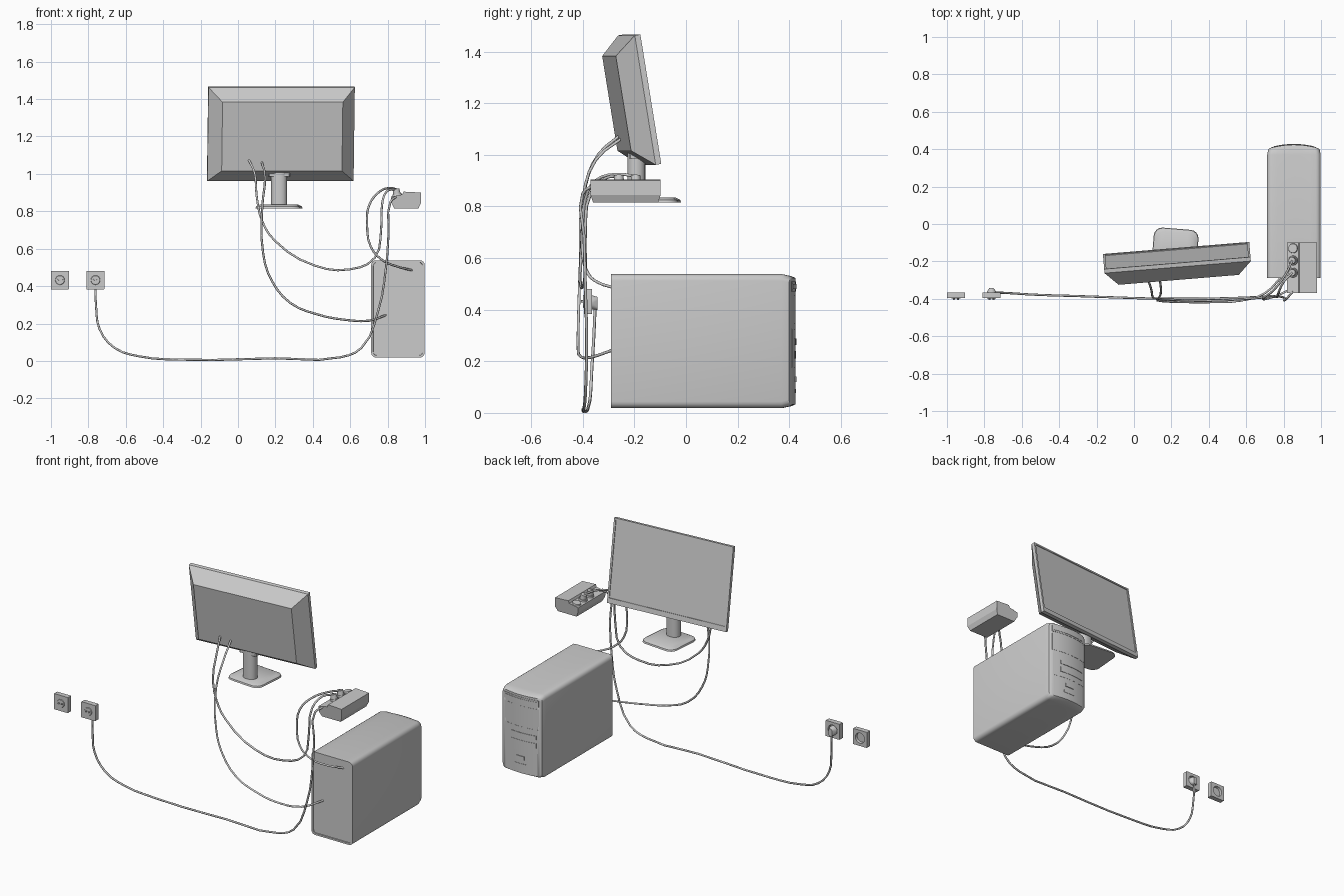
import bpy, bmesh
from math import radians, sin, cos, pi
from mathutils import Matrix, Vector

cube = bpy.data.objects.get("Cube")
if cube:
    bpy.data.objects.remove(cube, do_unlink=True)

grey = bpy.data.materials.new("plain grey")
grey.use_nodes = True
tone = (0.6, 0.6, 0.6, 1)
grey.diffuse_color = tone
grey.node_tree.nodes["Principled BSDF"].inputs["Base Color"].default_value = tone


def finish(name, bm, matrix=None, smooth=True):
    bmesh.ops.remove_doubles(bm, verts=bm.verts, dist=1e-5)
    bmesh.ops.recalc_face_normals(bm, faces=bm.faces)
    mesh = bpy.data.meshes.new(name)
    bm.to_mesh(mesh)
    bm.free()
    mesh.materials.append(grey)
    ob = bpy.data.objects.new(name, mesh)
    bpy.context.collection.objects.link(ob)
    if matrix:
        ob.matrix_world = matrix
    if smooth:
        bpy.ops.object.select_all(action="DESELECT")
        ob.select_set(True)
        bpy.context.view_layer.objects.active = ob
        bpy.ops.object.shade_smooth_by_angle(angle=radians(35))
    return ob


def half_outline(w, h, r, seg, cuts):
    """Upper half of a rounded rectangle, right to left."""
    arc = [(w / 2 - r + r * cos(a), h / 2 - r + r * sin(a))
           for a in (pi / 2 * i / max(seg, 1) for i in range(seg + 1))]
    span = w / 2 - r
    top = [(span - 2 * span * i / (cuts + 1), h / 2) for i in range(1, cuts + 1)]
    return arc + top + [(-x, z) for x, z in reversed(arc)]


def loft(name, sections, matrix, seg=3, cuts=0, smooth=True):
    """Join rounded rectangles (y, w, h, r, z shift, bulge) along local y."""
    bm = bmesh.new()
    rings = []
    for y, w, h, r, shift, bulge in [tuple(s) + (0, 0)[len(s) - 4:] for s in sections]:
        half = half_outline(w, h, r, seg, cuts)
        rows = []
        for side in (1, -1):
            rows.append([bm.verts.new((x, y + bulge * (1 - (2 * x / w) ** 2), side * z + shift))
                         for x, z in half])
        rings.append(rows)
    for a, b in zip(rings, rings[1:]):
        loop_a, loop_b = a[0] + a[1][::-1], b[0] + b[1][::-1]
        n = len(loop_a)
        for i in range(n):
            j = (i + 1) % n
            bm.faces.new((loop_a[i], loop_a[j], loop_b[j], loop_b[i]))
    for up, low in (rings[0], rings[-1]):
        for i in range(len(up) - 1):
            bm.faces.new((up[i], up[i + 1], low[i + 1], low[i]))
    return finish(name, bm, matrix, smooth)


def upright(x, y, z):
    return Matrix.Translation((x, y, z)) @ Matrix.Rotation(pi / 2, 4, "X")


def disc(name, pos, radius, depth, tilt=0, axis="Y"):
    bm = bmesh.new()
    bmesh.ops.create_cone(bm, cap_ends=True, segments=16, radius1=radius,
                          radius2=radius * 0.9, depth=depth)
    return finish(name, bm, Matrix.Translation(pos) @ Matrix.Rotation(tilt, 4, axis))


def cable(name, points, radius=0.006):
    curve = bpy.data.curves.new(name, "CURVE")
    curve.dimensions = "3D"
    curve.bevel_depth = radius
    curve.bevel_resolution = 1
    curve.resolution_u = 3
    curve.use_fill_caps = True
    spline = curve.splines.new("BEZIER")
    spline.bezier_points.add(len(points) - 1)
    for p, co in zip(spline.bezier_points, points):
        p.co = co
        p.handle_left_type = p.handle_right_type = "AUTO"
    curve.materials.append(grey)
    bpy.context.collection.objects.link(bpy.data.objects.new(name, curve))


# Computer tower: rimmed rear panel, rounded shell, bowed front
TX, TZ, W, H = 0.855, 0.278, 0.286, 0.52
loft("tower_case", [
    (-0.284, W - 0.024, H - 0.024, 0.018), (-0.29, W - 0.022, H - 0.022, 0.018),
    (-0.29, W, H, 0.026), (0.37, W, H, 0.026),
    (0.4, W - 0.012, H - 0.016, 0.026, 0, 0.008),
    (0.406, W - 0.03, H - 0.03, 0.02, 0, 0.018)],
    Matrix.Translation((TX, 0, TZ)), seg=4, cuts=7)


def front_plate(name, x, z, w, h, lift=0.004):
    """Thin plate following the bow of the tower front."""
    bm = bmesh.new()
    cols = []
    for i in range(9):
        px = x + w * (i / 8 - 0.5)
        y = 0.406 + 0.018 * (1 - (2 * px / (W - 0.03)) ** 2)
        cols.append([bm.verts.new((px, y + d, z + s * h / 2))
                     for d, s in ((-0.004, -1), (lift, -1), (lift, 1), (-0.004, 1))])
    for a, b in zip(cols, cols[1:]):
        for i in range(4):
            j = (i + 1) % 4
            bm.faces.new((a[i], a[j], b[j], b[i]))
    bm.faces.new(cols[0])
    bm.faces.new(cols[-1])
    finish(name, bm, Matrix.Translation((TX, 0, 0)))


front_plate("disc_drive_surround", 0, 0.49, 0.24, 0.04, 0.002)
front_plate("disc_drive_door", 0, 0.49, 0.22, 0.02)
front_plate("upper_cover", 0, 0.4, 0.24, 0.11, 0.001)
front_plate("bay_panel", 0, 0.25, 0.23, 0.15, 0.001)
front_plate("bay_slot", -0.02, 0.275, 0.17, 0.025)
front_plate("card_slot", -0.02, 0.225, 0.17, 0.03, 0.003)
front_plate("power_button", 0, 0.13, 0.06, 0.022)
front_plate("port_cover", 0, 0.085, 0.08, 0.016, 0.002)

# Monitor: recessed screen, thin rim, tapering back
MW, MH = 0.785, 0.508
tilt = (Matrix.Translation((0.225, -0.128, 0.965)) @ Matrix.Rotation(radians(4.7), 4, "Z")
        @ Matrix.Rotation(radians(9.2), 4, "X") @ Matrix.Translation((0, 0, MH / 2)))
loft("monitor", [
    (-0.005, MW - 0.024, MH - 0.042, 0, 0.01), (0, MW - 0.024, MH - 0.042, 0, 0.01),
    (0, MW, MH, 0), (-0.022, MW, MH, 0), (-0.102, MW - 0.14, MH - 0.136, 0)],
    tilt, seg=0, smooth=False)

# Monitor stand
loft("stand_base", [(0, 0.24, 0.24, 0.045), (0.01, 0.235, 0.235, 0.045),
                    (0.02, 0.2, 0.2, 0.04)],
     upright(0.219, -0.145, 0.815) @ Matrix.Rotation(radians(-4.7), 4, "Y"), seg=4)
loft("stand_column", [(0, 0.086, 0.07, 0.034), (0.2, 0.086, 0.07, 0.034)],
     upright(0.22, -0.192, 0.825), seg=4)
loft("stand_bracket", [(0, 0.115, 0.05, 0.005), (0.05, 0.115, 0.05, 0.005)],
     upright(0.22, -0.195, 0.985), seg=1)

# Power strip: cross-section with a sloped socket side, run along y
bm = bmesh.new()
profile = ((0.835, 0.815), (0.965, 0.815), (0.978, 0.845), (0.978, 0.9),
           (0.885, 0.905), (0.879, 0.89), (0.818, 0.878), (0.82, 0.845))
ends = [[bm.verts.new((x, y + (0.01 if z < 0.82 else 0) * s, z)) for x, z in profile]
        for y, s in ((-0.37, 1), (-0.098, -1))]
for e in ends:
    bm.faces.new(e)
for i in range(len(profile)):
    j = (i + 1) % len(profile)
    bm.faces.new((ends[0][i], ends[0][j], ends[1][j], ends[1][i]))
finish("power_strip", bm, smooth=False)
for i, y in enumerate((-0.13, -0.195, -0.26)):
    disc("strip_socket_%d" % i, (0.85, y, 0.887), 0.027, 0.012, -0.2)
    if i:
        disc("strip_plug_%d" % i, (0.847, y, 0.905), 0.02, 0.03, -0.2)

# Wall outlets with a round recess, opening to the rear
for name, x in (("outer", -0.952), ("inner", -0.762)):
    loft(name + "_outlet", [(-0.38, 0.06, 0.06, 0.03), (-0.365, 0.064, 0.064, 0.032),
                            (-0.365, 0.098, 0.098, 0.003), (-0.396, 0.098, 0.098, 0.003)],
         Matrix.Translation((x, 0, 0.432)), seg=4)
    disc(name + "_outlet_ring", (x, -0.397, 0.432), 0.026, 0.004, pi / 2, "X")
    for s in (-1, 1):
        disc(name + "_outlet_pin", (x + s * 0.011, -0.4, 0.432), 0.005, 0.014, pi / 2, "X")
loft("wall_plug", [(-0.385, 0.054, 0.054, 0.027), (-0.362, 0.05, 0.054, 0.025),
                   (-0.342, 0.022, 0.05, 0.011, -0.004)],
     Matrix.Translation((-0.762, 0, 0.428)), seg=4)

# Cables
cable("monitor_power_cable", [
    (0.055, -0.25, 1.08), (0.09, -0.34, 1), (0.1, -0.39, 0.88), (0.13, -0.4, 0.745),
    (0.2, -0.405, 0.64), (0.41, -0.41, 0.51), (0.6, -0.4, 0.49), (0.73, -0.39, 0.55),
    (0.765, -0.39, 0.7), (0.772, -0.37, 0.85), (0.8, -0.31, 0.91), (0.847, -0.26, 0.917)])
cable("monitor_video_cable", [
    (0.125, -0.24, 1.07), (0.145, -0.35, 0.98), (0.13, -0.4, 0.83), (0.135, -0.41, 0.57),
    (0.18, -0.415, 0.43), (0.28, -0.418, 0.31), (0.42, -0.418, 0.25), (0.57, -0.41, 0.22),
    (0.7, -0.37, 0.215), (0.79, -0.28, 0.245)])
cable("tower_power_cable", [
    (0.847, -0.195, 0.917), (0.81, -0.27, 0.925), (0.75, -0.35, 0.9), (0.7, -0.39, 0.83),
    (0.69, -0.4, 0.73), (0.71, -0.4, 0.61), (0.77, -0.38, 0.54), (0.85, -0.34, 0.505),
    (0.93, -0.28, 0.485)])
cable("wall_cable", [
    (0.85, -0.36, 0.88), (0.815, -0.4, 0.85), (0.805, -0.395, 0.68), (0.79, -0.39, 0.49),
    (0.75, -0.385, 0.27), (0.66, -0.39, 0.07), (0.55, -0.395, 0.02), (0.2, -0.4, 0.014),
    (-0.31, -0.385, 0.007), (-0.53, -0.378, 0.025), (-0.66, -0.37, 0.07),
    (-0.74, -0.365, 0.17), (-0.758, -0.358, 0.28), (-0.762, -0.352, 0.41)])
